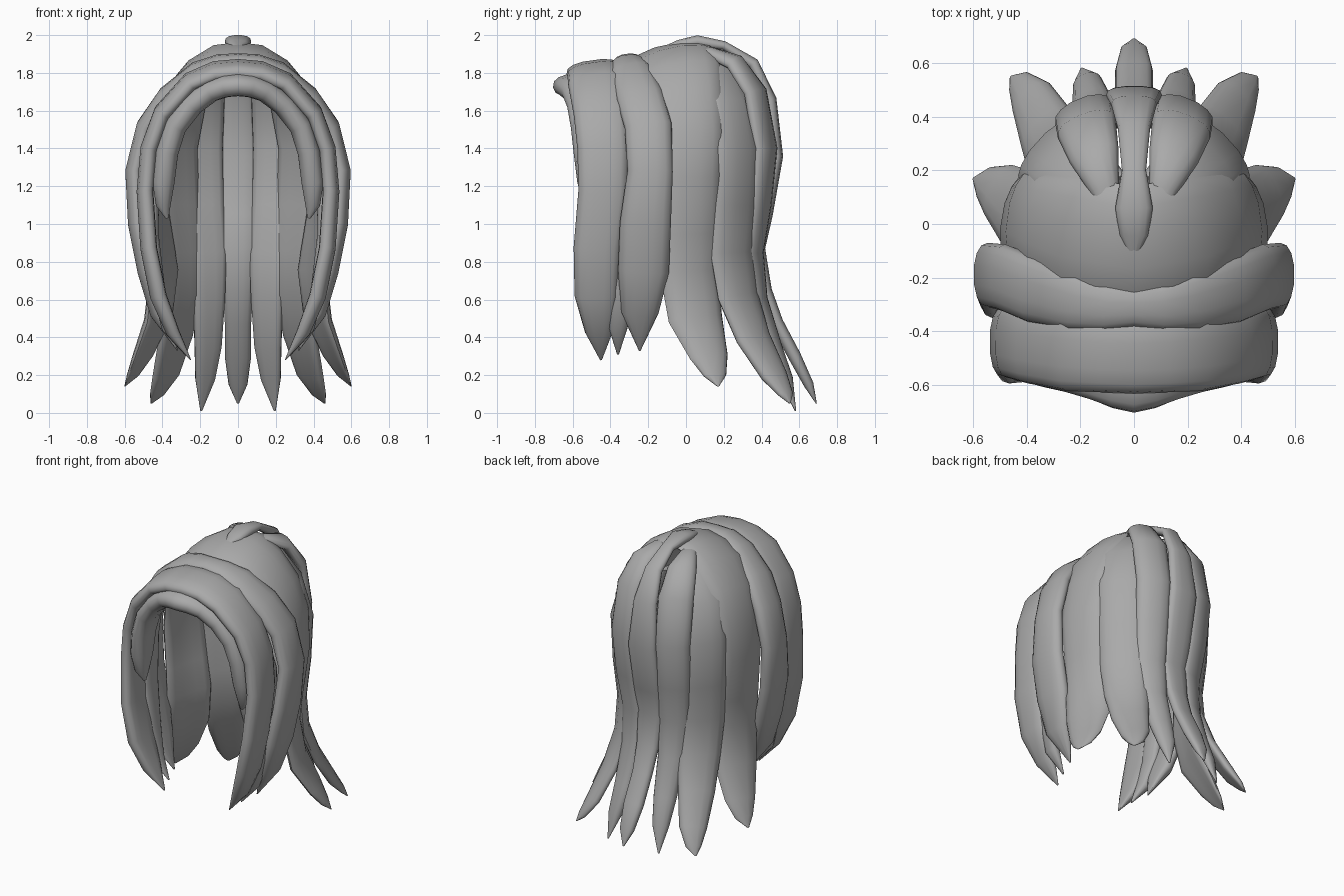
import bpy, bmesh, math
from mathutils import Vector

hair = bpy.data.materials.new("hair_grey")
hair.diffuse_color = (0.4, 0.4, 0.4, 1)
SIDES = 14


def soft(c, p):
    return math.copysign(abs(c) ** p, c)


def lock(name, stations, angle, thick, bow=0.0, mirror=True, box=0.8):
    """Tapered strand. Station: x, y, z, half width, [tilt deg, [angle deg]].
    angle = heading of the width direction, bow = curl around the head."""
    bm = bmesh.new()
    pts = [Vector(s[:3]) for s in stations]
    rings = []
    top = max(s[3] for s in stations)
    for i, s in enumerate(stations):
        tan = pts[min(i + 1, len(pts) - 1)] - pts[max(i - 1, 0)]
        if mirror and s[0] == 0:
            tan = Vector((1, 0, 0))
        t = math.radians(s[4] if len(s) > 4 else 0)
        a = math.radians(s[5] if len(s) > 5 else angle)
        w = Vector((math.cos(a) * math.cos(t), math.sin(a) * math.cos(t), math.sin(t)))
        tan.normalize()
        w = (w - tan * w.dot(tan)).normalized()
        n = tan.cross(w)
        if n.dot(pts[i] - Vector((0, 0, min(s[2], 1.1)))) < 0:
            n = -n
        f = s[3] / top
        ring = []
        for k in range(SIDES):
            th = 2 * math.pi * k / SIDES
            u, v = soft(math.cos(th), box), soft(math.sin(th), box)
            off = thick * min(1, f * 1.6) * v + bow * f * (0.4 - u * u)
            ring.append(bm.verts.new(pts[i] + w * (u * s[3]) + n * off))
        rings.append(ring)
    for r, q in zip(rings, rings[1:]):
        for k in range(SIDES):
            j = (k + 1) % SIDES
            bm.faces.new((r[k], r[j], q[j], q[k]))
    # the centre line of mirrored strands stays open so both halves join
    if not (mirror and stations[0][0] == 0):
        bm.faces.new(rings[0])
    bm.faces.new(rings[-1])
    bmesh.ops.recalc_face_normals(bm, faces=bm.faces)
    me = bpy.data.meshes.new(name)
    bm.to_mesh(me)
    bm.free()
    ob = bpy.data.objects.new(name, me)
    bpy.context.collection.objects.link(ob)
    me.materials.append(hair)
    bpy.context.view_layer.objects.active = ob
    ob.select_set(True)
    bpy.ops.object.shade_smooth_by_angle(angle=math.radians(60))
    ob.select_set(False)
    if mirror:
        ob.modifiers.new("mirror", 'MIRROR')
    return ob


# Rolled fringe over the forehead
lock("fringe", [
    (0, -.585, 1.74, .12, 8), (.06, -.575, 1.735, .115, 8), (.14, -.555, 1.71, .105, 8),
    (.24, -.53, 1.635, .1, 6), (.33, -.51, 1.52, .1, 4), (.375, -.5, 1.38, .095),
    (.395, -.495, 1.22, .08), (.395, -.49, 1.1, .05), (.375, -.49, 1.03, .01)],
    90, .06)

# Long strands framing the face
lock("front_strand", [
    (0, -.49, 1.82, .145, 8), (.12, -.485, 1.81, .145, 8), (.25, -.475, 1.755, .15, 6),
    (.4, -.455, 1.59, .14, 4), (.47, -.44, 1.4, .135), (.49, -.44, 1.17, .13),
    (.47, -.47, .87, .125), (.42, -.475, .62, .115), (.345, -.46, .43, .075),
    (.25, -.45, .28, .005)], 90, .045, .01, box=.7)

# Thin inner strand between the two face strands
lock("inner_strand", [
    (.4, -.33, 1.5, .05), (.455, -.32, 1.25, .08), (.455, -.33, .95, .08),
    (.42, -.34, .65, .07), (.37, -.36, .45, .05), (.28, -.36, .31, .005)], 90, .035)

# Raised strand across the crown
lock("crown_strand", [
    (0, -.31, 1.86, .075, 8), (.1, -.31, 1.85, .09, 8), (.22, -.29, 1.81, .11, 6),
    (.38, -.245, 1.68, .125, 3), (.49, -.2, 1.52, .125), (.55, -.19, 1.28, .12),
    (.535, -.215, 1.0, .135), (.485, -.225, .75, .135), (.42, -.245, .53, .1),
    (.32, -.245, .33, .005)], 90, .045, .01)

# Broad side strand flicking outwards
lock("side_strand", [
    (0, -.09, 1.905, .23, 12), (.12, -.07, 1.89, .23, 12), (.24, -.05, 1.82, .23, 8),
    (.36, -.01, 1.68, .2, 4), (.43, .02, 1.48, .18, 0, 97), (.45, .02, 1.25, .17, 0, 100),
    (.42, .02, .95, .165, 0, 107), (.4, .02, .75, .165, 0, 112), (.43, .055, .5, .155, 0, 112),
    (.51, .125, .3, .11, 0, 112), (.56, .155, .2, .065, 0, 112),
    (.6, .17, .14, .005, 0, 112)], 94, .035, .035)

# Back corner strand
lock("back_corner_strand", [
    (.08, .12, 1.87, .08), (.18, .18, 1.8, .13), (.28, .24, 1.64, .15),
    (.33, .28, 1.4, .155), (.32, .27, 1.1, .155), (.3, .25, .85, .15),
    (.3, .28, .62, .14), (.335, .36, .4, .12), (.385, .47, .2, .09),
    (.43, .53, .1, .05), (.46, .55, .05, .005)], 132, .035, .02)

# Back strand beside the middle
lock("back_strand", [
    (.09, .02, 1.91, .015), (.11, .13, 1.905, .055), (.15, .26, 1.855, .095),
    (.18, .37, 1.7, .115), (.19, .425, 1.4, .115), (.18, .395, 1.1, .11),
    (.16, .355, .85, .105), (.155, .38, .6, .09), (.16, .46, .35, .075),
    (.175, .53, .18, .055), (.195, .58, .01, .005)], 158, .04, .015)

# Middle strand from the parting down the back
lock("middle_strand", [
    (0, -.13, 1.93, .008), (0, -.04, 1.945, .055), (0, .06, 1.965, .07),
    (0, .2, 1.945, .045), (0, .355, 1.85, .06), (0, .445, 1.66, .085),
    (0, .48, 1.36, .105), (0, .425, 1.05, .1), (0, .385, .87, .095),
    (0, .42, .65, .08), (0, .48, .48, .07), (0, .575, .3, .07),
    (0, .65, .15, .05), (0, .69, .05, .005)], 0, .035, 0, False)
